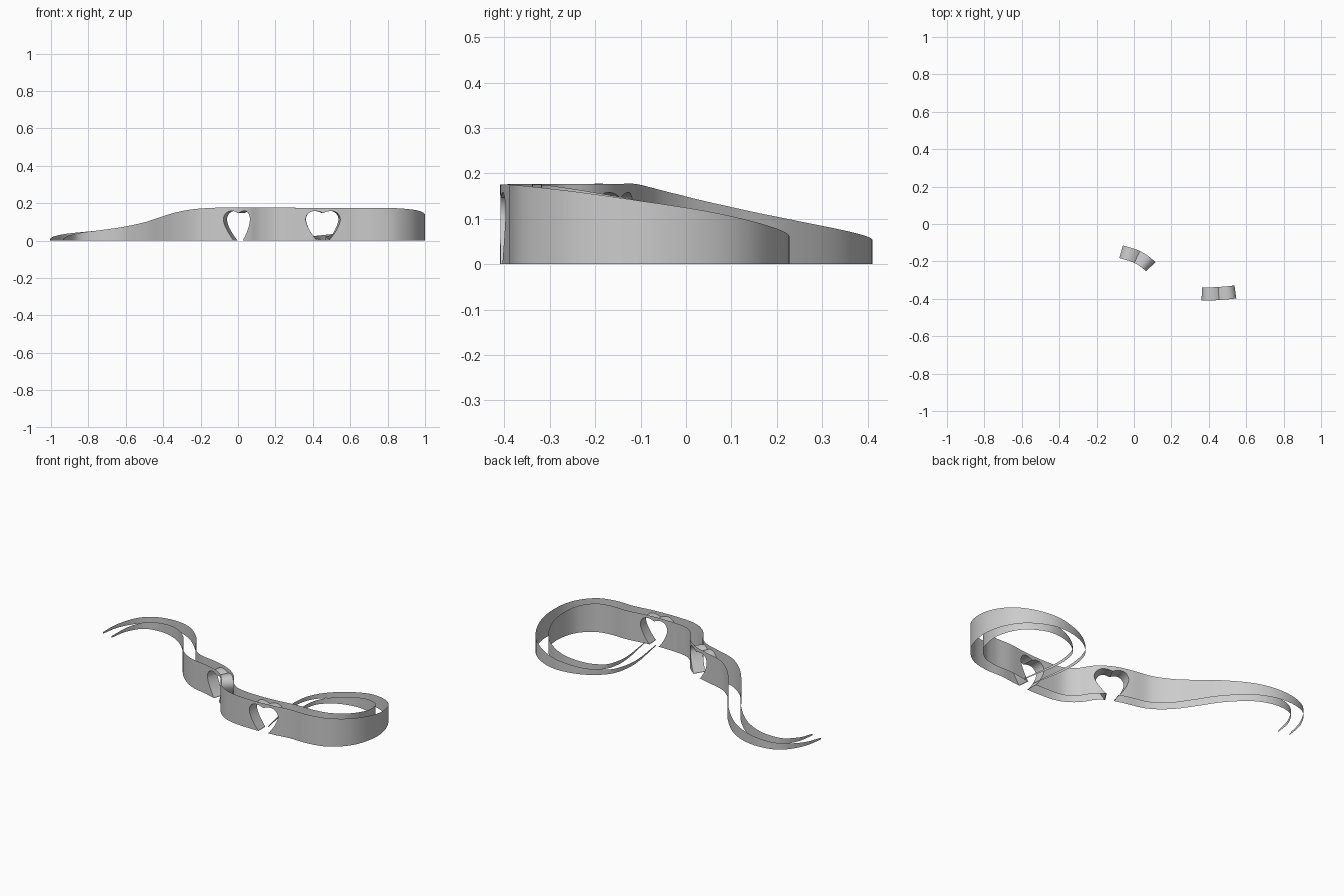
import bpy, bmesh
from mathutils import Vector

if "Cube" in bpy.data.objects:
    bpy.data.objects.remove(bpy.data.objects["Cube"])

GAP = 0.035      # half the distance between the two walls
HW = 0.09        # half width of a heart cutout

# Centre path of the ribbon: x, y, wall height
PATH = [(-.97, .13, .01), (-.945, .25, .024), (-.87, .352, .04), (-.735, .375, .055),
        (-.595, .325, .073), (-.468, .205, .099), (-.38, .075, .127), (-.3, -.035, .152),
        (-.2, -.113, .17), (-.07, -.148, .177), (.02, -.178, .177), (.09, -.23, .177),
        (.145, -.31, .177), (.23, -.362, .176), (.37, -.374, .175), (.5, -.368, .175),
        (.62, -.353, .175), (.74, -.352, .175), (.845, -.322, .172), (.932, -.23, .16),
        (.965, -.09, .138), (.935, .04, .115), (.86, .135, .09), (.73, .191, .065),
        (.58, .17, .042), (.47, .09, .028), (.435, -.02, .022), (.44, -.14, .015),
        (.46, -.25, .01), (.475, -.335, .006)]


def smooth_path(pts, steps=24):
    p = [Vector(q) for q in pts]
    p = [2 * p[0] - p[1]] + p + [2 * p[-1] - p[-2]]
    out = []
    for i in range(1, len(p) - 2):
        a, b, c, d = p[i - 1:i + 3]
        for k in range(steps):
            t = k / steps
            out.append(0.5 * (2 * b + (c - a) * t + (2 * a - 5 * b + 4 * c - d) * t * t
                              + (3 * b - a - 3 * c + d) * t ** 3))
    return out + [p[-2]]


dense = smooth_path(PATH)
length = [0.0]
for a, b in zip(dense, dense[1:]):
    length.append(length[-1] + (b - a).xy.length)


def at(s):
    s = min(max(s, 0), length[-1])
    i = 0
    while i < len(length) - 2 and length[i + 1] < s:
        i += 1
    f = (s - length[i]) / (length[i + 1] - length[i])
    return dense[i].lerp(dense[i + 1], f)


def nearest(x, y):
    # only search the first part of the path, before it curls back
    n = int(len(dense) * 0.6)
    return length[min(range(n), key=lambda i: (dense[i].xy - Vector((x, y))).length)]


hearts = [nearest(.016, -.175), nearest(.453, -.372)]


def heart_lo_hi(s, c):
    t = min(abs(s - c) / HW, 1)
    lo = .112 * (1 - (1 - max((t - .35) / .65, 0)) ** .65)
    if t > .5:
        hi = .112 + .046 * max(1 - ((t - .5) / .5) ** 2, 0) ** .5
    else:
        hi = .158 - .012 * (1 - t / .5) ** 2
    return lo, hi


# Column positions along the path, finer inside the hearts
cols = [length[-1] * i / 260 for i in range(261)]
cols = [s for s in cols if all(abs(s - c) > HW + .002 for c in hearts)]
for c in hearts:
    cols += [c + HW * k / 28 for k in range(-28, 29)]
    cols += [c + HW * k for k in (-.99, .99)]
cols.sort()


def column(s, side):
    p = at(s)
    d = (at(s + .006) - at(s - .006)).xy.normalized()
    return Vector((p.x - d.y * side * GAP, p.y + d.x * side * GAP, 0)), p.z


sides = {k: [column(s, k) for s in cols] for k in (-1, 1)}


def heart_of(i):
    m = (cols[i] + cols[i + 1]) / 2
    return next((c for c in hearts if abs(m - c) < HW), None)


def finish(bm, name):
    bmesh.ops.remove_doubles(bm, verts=bm.verts, dist=1e-5)
    me = bpy.data.meshes.new(name)
    bm.to_mesh(me)
    bm.free()
    ob = bpy.data.objects.new(name, me)
    bpy.context.collection.objects.link(ob)
    bpy.ops.object.select_all(action='DESELECT')
    ob.select_set(True)
    bpy.context.view_layer.objects.active = ob
    bpy.ops.object.shade_smooth_by_angle()


def quad(bm, *pts):
    bm.faces.new([bm.verts.new(p) for p in pts])


def lift(p, z):
    return Vector((p.x, p.y, z))


# Two parallel walls with heart openings
for side, name in ((-1, "front_wall"), (1, "back_wall")):
    bm = bmesh.new()
    for i in range(len(cols) - 1):
        (a, ha), (b, hb) = sides[side][i], sides[side][i + 1]
        c = heart_of(i)
        spans = [(0, 0, ha, hb)]
        if c is not None:
            (la, ua), (lb, ub) = heart_lo_hi(cols[i], c), heart_lo_hi(cols[i + 1], c)
            spans = [(ua, ub, ha, hb)]
            if la + lb > 1e-4:
                spans.append((0, 0, la, lb))
        for z0, z1, z2, z3 in spans:
            pts = [lift(a, z0), lift(b, z1), lift(b, z3), lift(a, z2)]
            quad(bm, *(pts if side < 0 else pts[::-1]))
    finish(bm, name)

# Heart tunnels joining the two walls
for n, c in enumerate(hearts):
    bm = bmesh.new()
    for i in range(len(cols) - 1):
        if heart_of(i) != c:
            continue
        f0, f1 = sides[-1][i][0], sides[-1][i + 1][0]
        b0, b1 = sides[1][i][0], sides[1][i + 1][0]
        (la, ua), (lb, ub) = heart_lo_hi(cols[i], c), heart_lo_hi(cols[i + 1], c)
        quad(bm, lift(f0, ua), lift(b0, ua), lift(b1, ub), lift(f1, ub))
        if la + lb > 1e-4:
            quad(bm, lift(f0, la), lift(f1, lb), lift(b1, lb), lift(b0, la))
    finish(bm, f"heart_tunnel_{n + 1}")
